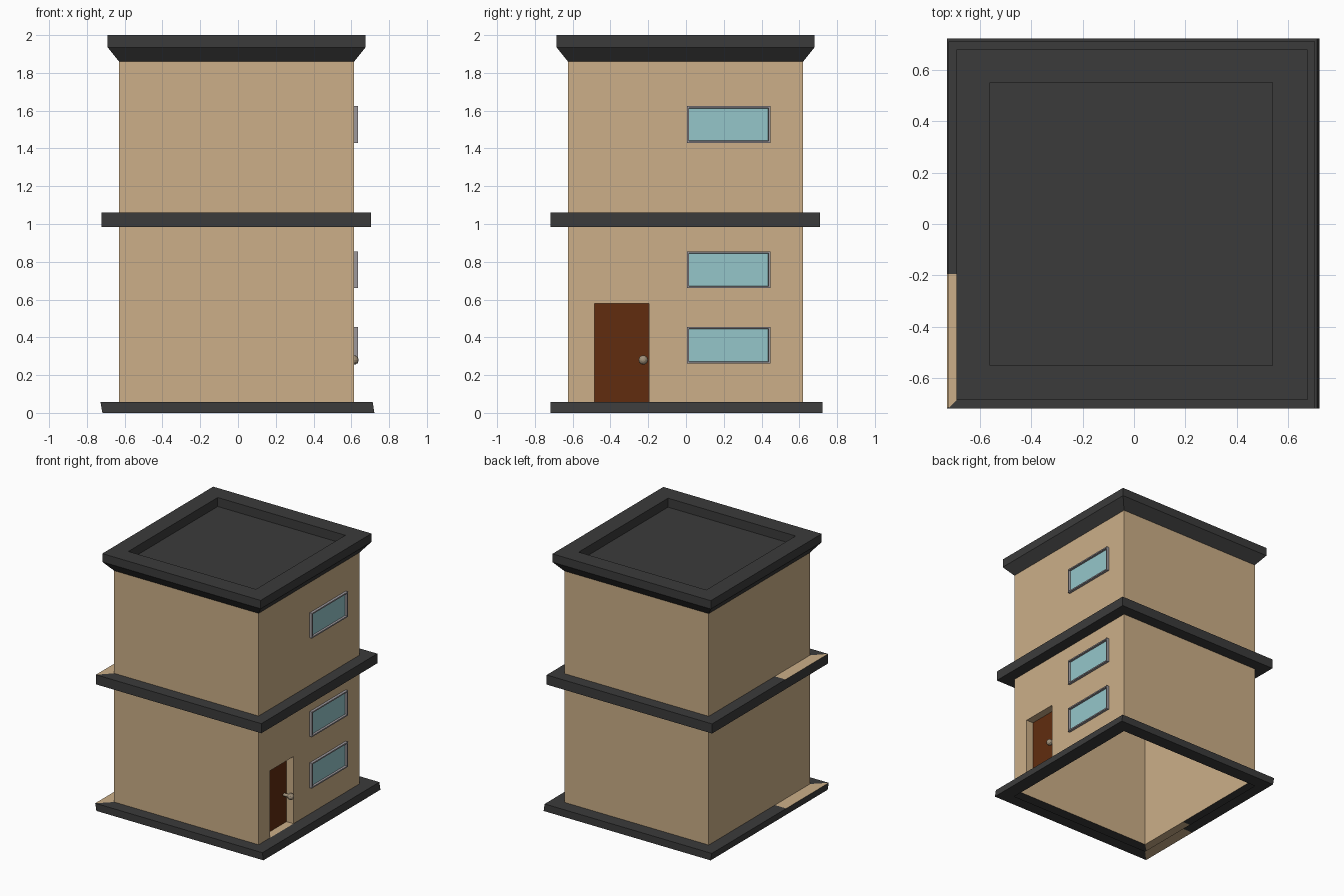
import bpy, bmesh
from math import radians
from mathutils import Matrix

cube = bpy.data.objects.get("Cube")
if cube:
    bpy.data.objects.remove(cube, do_unlink=True)


def material(name, *srgb):
    color = [((c / 255 + 0.055) / 1.055) ** 2.4 for c in srgb] + [1]
    mat = bpy.data.materials.new(name)
    mat.use_nodes = True
    mat.diffuse_color = color
    mat.node_tree.nodes["Principled BSDF"].inputs["Base Color"].default_value = color
    return mat


tan = material("tan wall", 204, 175, 136)
dark = material("dark trim", 59, 59, 59)
brown = material("brown door", 97, 44, 15)
gray = material("gray frame", 158, 154, 158)
blue = material("pale blue glass", 149, 198, 202)
brass = material("dull brass", 160, 144, 122)


def finish(bm, name, *mats):
    mesh = bpy.data.meshes.new(name)
    bm.to_mesh(mesh)
    bm.free()
    for m in mats:
        mesh.materials.append(m)
    obj = bpy.data.objects.new(name, mesh)
    bpy.context.collection.objects.link(obj)


# Building shell: square outlines (x0, x1, y0, y1) stacked from the ground up
WALL = (-0.63, 0.615, -0.625, 0.62)
BASE_LOW = (-0.718, 0.722, -0.718, 0.722)
BASE_TOP = (-0.728, 0.713, -0.718, 0.722)
LEDGE = (-0.722, 0.704, -0.718, 0.71)
ROOF = (-0.69, 0.675, -0.685, 0.68)
WELL = (-0.56, 0.54, -0.55, 0.55)
BASE_Z, LEDGE_Z0, LEDGE_Z1, EAVE_Z, RIM_Z, WELL_Z = 0.057, 0.985, 1.06, 1.86, 1.935, 1.93
DOOR_Y0, DOOR_Y1, DOOR_Z, DOOR_DEPTH = -0.485, -0.195, 0.58, 0.06
levels = [(WALL, 0), (BASE_LOW, 0), (BASE_TOP, BASE_Z), (WALL, BASE_Z),
          (WALL, LEDGE_Z0), (LEDGE, LEDGE_Z0), (LEDGE, LEDGE_Z1), (WALL, LEDGE_Z1),
          (WALL, EAVE_Z), (ROOF, RIM_Z), (ROOF, 2), (WELL, 2), (WELL, WELL_Z)]

bm = bmesh.new()
last = None
for (x0, x1, y0, y1), z in levels:
    ring = [bm.verts.new((x, y, z)) for x, y in ((x0, y0), (x1, y0), (x1, y1), (x0, y1))]
    if last:
        for i in range(4):
            j = (i + 1) % 4
            bm.faces.new((last[i], last[j], ring[j], ring[i]))
    last = ring
bm.faces.new(last)


def cut(below, co, no):
    faces = [f for f in bm.faces if f.calc_center_median().z < below]
    edges = {e for f in faces for e in f.edges}
    verts = {v for f in faces for v in f.verts}
    bmesh.ops.bisect_plane(bm, geom=faces + list(edges) + list(verts), plane_co=co, plane_no=no)


# Cuts along the door sides and top
cut(1.1, (0, DOOR_Y1, 0), (0, 1, 0))
cut(0.9, (0, DOOR_Y0, 0), (0, 1, 0))
cut(0.9, (0, 0, DOOR_Z), (0, 0, 1))
bm.normal_update()

# Trim colour on base, ledge and roof; one stretch of both ledges keeps the wall colour
for f in bm.faces:
    c, flat = f.calc_center_median(), abs(f.normal.z) > 0.9
    trim = c.z < BASE_Z + 0.001 or LEDGE_Z0 - 0.001 < c.z < LEDGE_Z1 + 0.001 or c.z > EAVE_Z
    bare = flat and c.x < WALL[0] and c.y < DOOR_Y1 and c.z < EAVE_Z
    f.material_index = int(trim and not bare)

# Door recessed into the wall
door = next(f for f in bm.faces if f.normal.x > 0.9 and BASE_Z < f.calc_center_median().z < DOOR_Z
            and DOOR_Y0 < f.calc_center_median().y < DOOR_Y1)
bmesh.ops.inset_individual(bm, faces=[door], thickness=0, depth=-DOOR_DEPTH)
door.material_index = 2
finish(bm, "building_shell", tan, dark, brown)


# Windows: a shallow frame with the pane set back inside it
def window(name, z):
    bm = bmesh.new()
    size = Matrix.Diagonal((0.03, 0.442, 0.195, 1))
    bmesh.ops.create_cube(bm, size=1, matrix=Matrix.Translation((0.62, 0.226, z)) @ size)
    bm.normal_update()
    pane = [f for f in bm.faces if f.normal.x > 0.9]
    bmesh.ops.inset_individual(bm, faces=pane, thickness=0.014)
    bmesh.ops.inset_individual(bm, faces=pane, thickness=0.003, depth=-0.015)
    pane[0].material_index = 1
    finish(bm, name, gray, blue)


for name, z in (("lower_window", 0.358), ("middle_window", 0.758), ("upper_window", 1.527)):
    window(name, z)

# Door knob: stem and rounded grip
bm = bmesh.new()
turn = Matrix.Rotation(radians(90), 4, 'Y')
bmesh.ops.create_cone(bm, cap_ends=True, segments=12, radius1=0.012, radius2=0.012, depth=0.06,
                      matrix=Matrix.Translation((0.585, -0.226, 0.28)) @ turn)
bmesh.ops.create_uvsphere(bm, u_segments=12, v_segments=8, radius=0.025,
                          matrix=Matrix.Translation((0.613, -0.226, 0.28)) @ turn)
finish(bm, "door_knob", brass)
